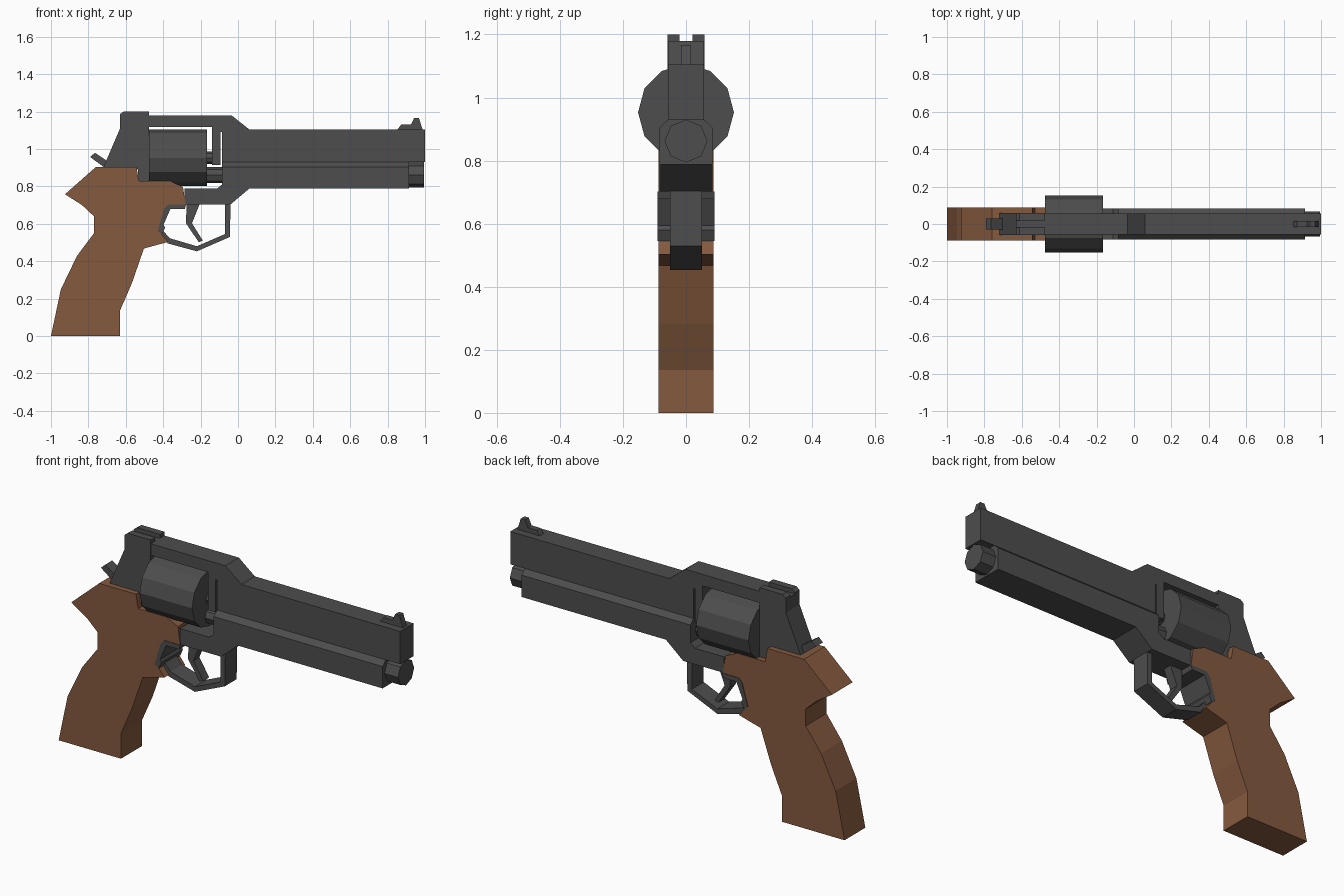
import bpy, bmesh, math

if "Cube" in bpy.data.objects:
    bpy.data.objects.remove(bpy.data.objects["Cube"])


def material(name, rgb):
    m = bpy.data.materials.new(name)
    m.diffuse_color = (*rgb, 1)
    m.use_nodes = True
    m.node_tree.nodes["Principled BSDF"].inputs["Base Color"].default_value = m.diffuse_color
    return m


STEEL = material("dark steel", (0.075, 0.075, 0.075))
WOOD = material("brown wood", (0.235, 0.102, 0.049))


def finish(name, bm, mat):
    bmesh.ops.recalc_face_normals(bm, faces=bm.faces)
    me = bpy.data.meshes.new(name)
    bm.to_mesh(me)
    bm.free()
    me.materials.append(mat)
    ob = bpy.data.objects.new(name, me)
    bpy.context.collection.objects.link(ob)
    return ob


def plate(name, profile, y0, y1, mat=STEEL):
    """Side profile in x, z extruded from y0 to y1."""
    bm = bmesh.new()
    face = bm.faces.new([bm.verts.new((x, y0, z)) for x, z in profile])
    ext = bmesh.ops.extrude_face_region(bm, geom=[face])
    moved = [v for v in ext["geom"] if isinstance(v, bmesh.types.BMVert)]
    bmesh.ops.translate(bm, verts=moved, vec=(0, y1 - y0, 0))
    return finish(name, bm, mat)


def rod(name, x0, x1, z, r, sides):
    """Faceted cylinder along x with corners on the y axis."""
    bm = bmesh.new()
    rings = [[bm.verts.new((x, r * math.cos(a), z + r * math.sin(a)))
              for a in (2 * math.pi * i / sides for i in range(sides))]
             for x in (x0, x1)]
    for ring in rings:
        bm.faces.new(ring)
    for i in range(sides):
        j = (i + 1) % sides
        bm.faces.new((rings[0][i], rings[0][j], rings[1][j], rings[1][i]))
    return finish(name, bm, STEEL)


# wooden grip
plate("grip", [(-1, 0), (-.947, .25), (-.861, .428), (-.77, .55), (-.77, .64),
               (-.834, .70), (-.925, .758), (-.76, .904), (-.543, .904),
               (-.53, .83), (-.364, .83), (-.294, .797), (-.28, .70),
               (-.374, .695), (-.42, .56), (-.374, .503), (-.503, .468),
               (-.567, .283), (-.631, .136), (-.631, 0)], -.088, .088, WOOD)

# upper barrel and top strap with the cylinder window post
plate("barrel_and_top_strap",
      [(1, .93), (1, 1.105), (.06, 1.105), (-.035, 1.18), (-.48, 1.18),
       (-.48, 1.118), (-.138, 1.118), (-.138, .915), (-.093, .915),
       (-.093, 1.09), (-.085, 1.09), (-.085, .925), (.915, .925), (.915, .93)],
      -.057, .057)

# lower frame and underlug
plate("underlug_and_lower_frame",
      [(.915, .788), (.06, .788), (-.042, .702), (-.285, .702), (-.285, .788),
       (-.112, .788), (-.085, .81), (-.085, .905), (.915, .905)], -.084, .084)

# sloped shoulder between underlug and barrel
bm = bmesh.new()
ends = [[bm.verts.new((x, y, z)) for y, z in
         ((-.084, .905), (.084, .905), (.057, .93), (-.057, .93))]
        for x in (-.085, .915)]
for e in ends:
    bm.faces.new(e)
for i in range(4):
    j = (i + 1) % 4
    bm.faces.new((ends[0][i], ends[0][j], ends[1][j], ends[1][i]))
finish("underlug_shoulder", bm, STEEL)

# rear frame behind the cylinder
plate("rear_frame", [(-.476, .82), (-.535, .82), (-.535, .89), (-.725, .89),
                     (-.632, 1.107), (-.632, 1.178), (-.476, 1.178)],
      -.058, .058)

# rear sight leaves on both sides of the notch
for side, name in ((-1, "right"), (1, "left")):
    plate("rear_sight_" + name, [(-.632, 1.17), (-.632, 1.185), (-.612, 1.2),
                                 (-.476, 1.2), (-.476, 1.17)],
          side * .02, side * .058)

# hammer spur
plate("hammer", [(-.79, .957), (-.765, .98), (-.69, .93), (-.68, .89),
                 (-.72, .905)], -.03, .03)

# front sight
plate("front_sight", [(.85, 1.1), (.872, 1.13), (.925, 1.13), (.942, 1.167),
                      (.967, 1.167), (.988, 1.1)], -.016, .016)

# faceted round parts
rod("cylinder", -.476, -.166, .953, .152, 12)
rod("barrel_nose", .9, .995, .862, .068, 8)
rod("crane_rod", -.17, -.08, .86, .043, 8)
rod("cylinder_axle", -.17, -.13, .953, .033, 8)

# trigger and guard
plate("trigger", [(-.275, .71), (-.203, .71), (-.246, .603), (-.188, .51),
                  (-.21, .502), (-.278, .603)], -.025, .025)
plate("trigger_guard",
      [(-.04, .71), (-.043, .53), (-.22, .453), (-.375, .495), (-.425, .555),
       (-.402, .565), (-.365, .523), (-.22, .48), (-.07, .545), (-.07, .71)],
      -.05, .05)
plate("guard_rear_strap",
      [(-.278, .702), (-.374, .702), (-.395, .68), (-.43, .56), (-.405, .545),
       (-.39, .58), (-.398, .595), (-.362, .678), (-.285, .678)], -.091, .091)
